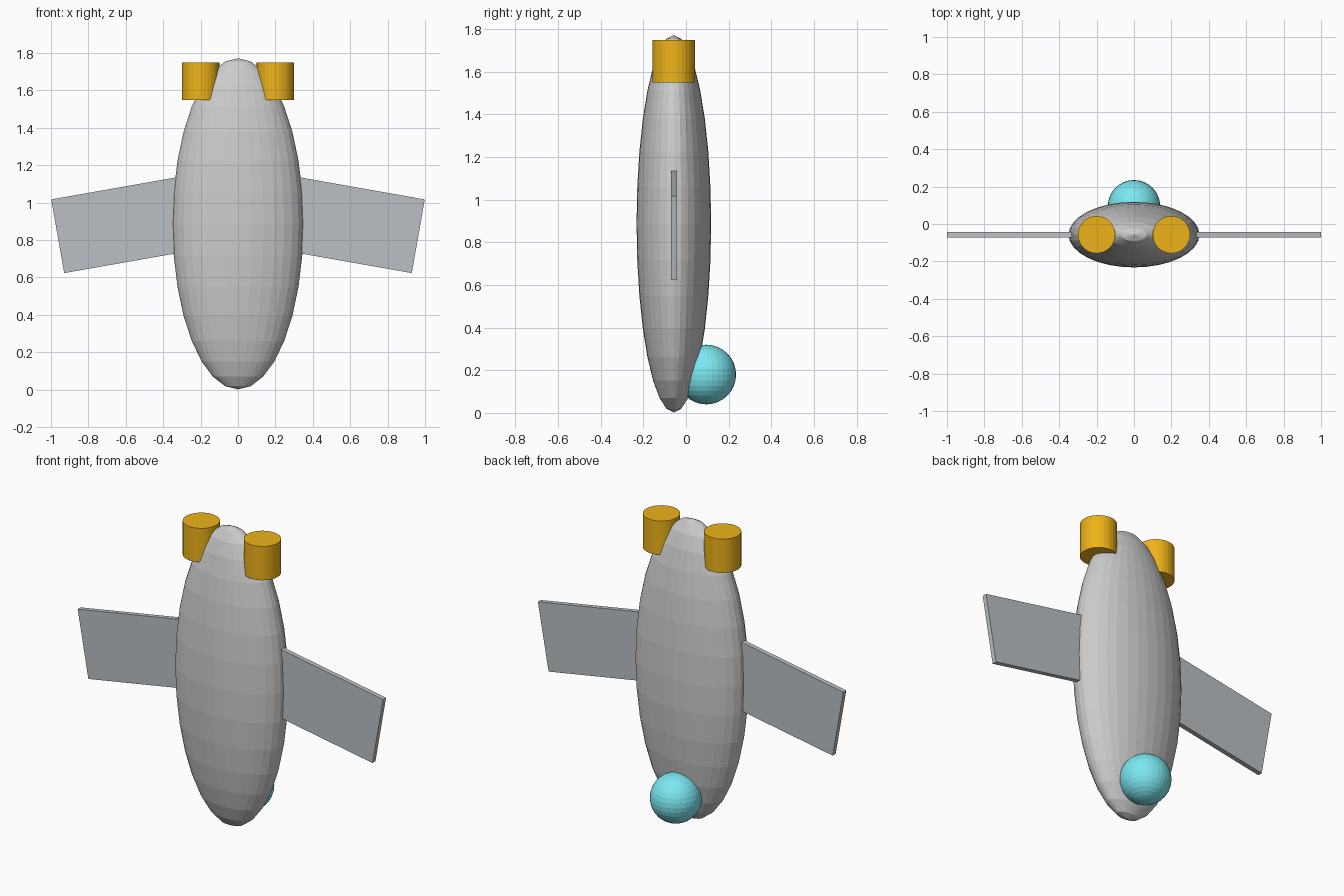
import bpy
from math import radians

if "Cube" in bpy.data.objects:
    bpy.data.objects.remove(bpy.data.objects["Cube"])

Y = -0.057  # centre plane of the body


def paint(obj, name, color):
    mat = bpy.data.materials.get(name) or bpy.data.materials.new(name)
    mat.diffuse_color = color
    mat.use_nodes = True
    mat.node_tree.nodes["Principled BSDF"].inputs["Base Color"].default_value = mat.diffuse_color
    obj.data.materials.append(mat)


def ball(name, loc, radii):
    bpy.ops.mesh.primitive_uv_sphere_add(segments=32, ring_count=16, radius=1, location=loc)
    obj = bpy.context.object
    obj.name = name
    obj.scale = radii
    bpy.ops.object.transform_apply(location=False, rotation=False, scale=True)
    return obj


# Long flattened body
ball("body", (0, Y, 0.887), (0.35, 0.175, 0.885))

# Round bubble low on the back
bubble = ball("bubble", (0, 0.095, 0.18), (0.14, 0.14, 0.14))
paint(bubble, "cyan", (0.2, 0.8, 0.88, 1))

for side, label in ((-1, "left"), (1, "right")):
    # Thin wing, drooping outward
    bpy.ops.mesh.primitive_cube_add(size=1, location=(side * 0.57, Y, 0.89),
                                    rotation=(0, side * radians(10), 0))
    wing = bpy.context.object
    wing.name = label + "_wing"
    wing.scale = (0.8, 0.028, 0.4)
    paint(wing, "wing_grey", (0.5, 0.53, 0.56, 1))

    # Thruster drum beside the top
    bpy.ops.mesh.primitive_cylinder_add(vertices=32, radius=0.1, depth=0.2,
                                        location=(side * 0.2, Y, 1.65))
    drum = bpy.context.object
    drum.name = label + "_thruster"
    paint(drum, "orange", (0.85, 0.45, 0.01, 1))
